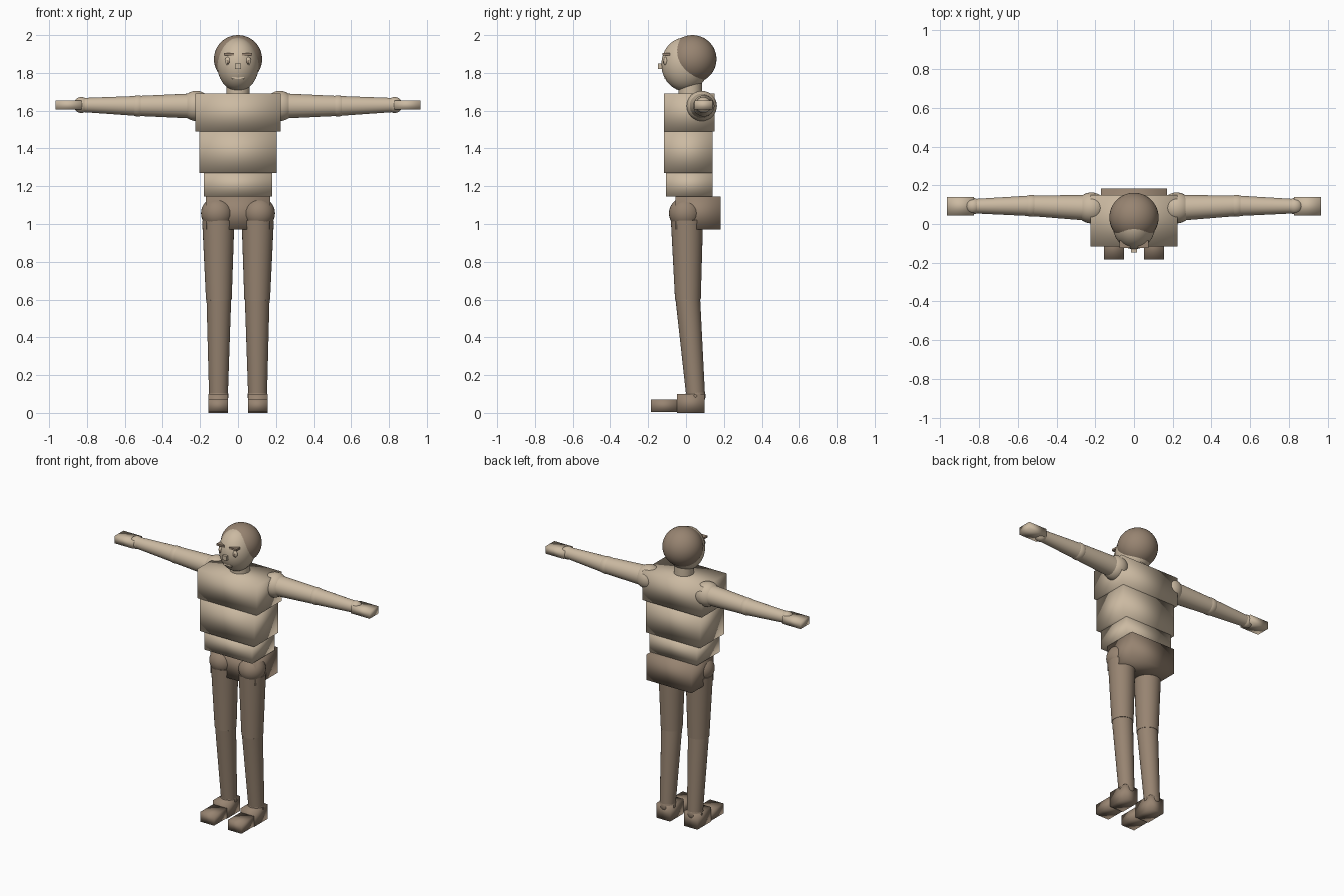
import bpy, bmesh
from mathutils import Vector, Matrix

if "Cube" in bpy.data.objects:
    bpy.data.objects.remove(bpy.data.objects["Cube"])


def material(name, rgb):
    m = bpy.data.materials.new(name)
    m.diffuse_color = (*rgb, 1)
    m.use_nodes = True
    m.node_tree.nodes["Principled BSDF"].inputs["Base Color"].default_value = m.diffuse_color
    return m


SKIN = material("tan_skin", (0.60, 0.49, 0.36))
BROWN = material("brown_cloth", (0.31, 0.23, 0.165))


def finish(name, bm, mat, crisp=False):
    bmesh.ops.recalc_face_normals(bm, faces=bm.faces)
    for f in bm.faces:
        f.smooth = not crisp
    me = bpy.data.meshes.new(name)
    bm.to_mesh(me)
    bm.free()
    me.materials.append(mat)
    ob = bpy.data.objects.new(name, me)
    bpy.context.collection.objects.link(ob)
    return ob


def box(name, xs, ys, zs, mat, crisp=False):
    """Block given by its extents on each axis."""
    bm = bmesh.new()
    lo, hi = Vector((xs[0], ys[0], zs[0])), Vector((xs[1], ys[1], zs[1]))
    size = [abs(v) for v in hi - lo]
    bmesh.ops.create_cube(bm, size=1, matrix=Matrix.Translation((lo + hi) / 2)
                          @ Matrix.Diagonal((*size, 1)))
    return finish(name, bm, mat, crisp)


def ball(name, centre, radii, mat, seg=32):
    bm = bmesh.new()
    if not isinstance(radii, tuple):
        radii = (radii,) * 3
    bmesh.ops.create_uvsphere(bm, u_segments=seg, v_segments=seg // 2, radius=1,
                              matrix=Matrix.Translation(centre)
                              @ Matrix.Diagonal((*radii, 1)))
    return finish(name, bm, mat)


def limb(name, a, b, ra, rb, mat, seg=32):
    """Tapered tube with flat ends running from point a to point b."""
    a, b = Vector(a), Vector(b)
    bm = bmesh.new()
    rot = (b - a).to_track_quat('Z', 'Y').to_matrix().to_4x4()
    bmesh.ops.create_cone(bm, cap_ends=True, segments=seg, radius1=ra, radius2=rb,
                          depth=(b - a).length,
                          matrix=Matrix.Translation((a + b) / 2) @ rot)
    for e in bm.edges:
        if any(len(f.verts) > 4 for f in e.link_faces):
            e.smooth = False
    return finish(name, bm, mat)


# Torso blocks, softly shaded
box("chest", (-0.225, 0.225), (-0.117, 0.15), (1.49, 1.69), SKIN)
box("midriff", (-0.205, 0.205), (-0.117, 0.14), (1.27, 1.49), SKIN)
box("waist", (-0.18, 0.18), (-0.105, 0.14), (1.145, 1.27), SKIN)
box("pelvis", (-0.17, 0.17), (-0.055, 0.183), (0.97, 1.145), BROWN)

# Head
limb("neck", (0, 0.022, 1.67), (0, 0.022, 1.79), 0.062, 0.062, SKIN)
ball("face", (0, -0.005, 1.845), (0.11, 0.125, 0.142), SKIN, 48)
ball("hair", (0, 0.034, 1.873), 0.127, BROWN, 48)
box("nose", (-0.015, 0.015), (-0.147, -0.11), (1.82, 1.85), SKIN, True)
box("mouth", (-0.031, 0.031), (-0.114, -0.09), (1.767, 1.779), SKIN, True)

for side, s in (("left", 1), ("right", -1)):
    # Eye details
    ball(side + "_eye", (s * 0.052, -0.107, 1.862), (0.018, 0.012, 0.023), SKIN, 16)
    ball(side + "_pupil", (s * 0.052, -0.116, 1.858), (0.008, 0.006, 0.01), BROWN, 12)
    box(side + "_eyebrow", (s * 0.02, s * 0.075), (-0.124, -0.085),
        (1.893, 1.906), BROWN, True)

    # Arm
    shoulder, elbow, wrist = ((s * 0.22, 0.083, 1.625), (s * 0.53, 0.094, 1.625),
                              (s * 0.83, 0.092, 1.63))
    ball(side + "_shoulder", shoulder, 0.08, SKIN)
    limb(side + "_upper_arm", shoulder, elbow, 0.067, 0.053, SKIN)
    ball(side + "_elbow", elbow, 0.056, SKIN)
    limb(side + "_forearm", elbow, wrist, 0.053, 0.037, SKIN)
    ball(side + "_wrist", wrist, 0.042, SKIN)
    box(side + "_hand", (s * 0.825, s * 0.966), (0.045, 0.14), (1.605, 1.655), SKIN)

    # Leg
    knee, ankle = (s * 0.101, 0.01, 0.6), (s * 0.103, 0.05, 0.1)
    ball(side + "_hip", (s * 0.11, -0.005, 1.057), 0.085, BROWN)
    limb(side + "_thigh", (s * 0.104, 0.005, 1.02), knee, 0.085, 0.068, BROWN)
    ball(side + "_knee", knee, 0.065, BROWN)
    limb(side + "_shin", knee, ankle, 0.065, 0.05, BROWN)
    ball(side + "_ankle", (s * 0.103, 0.05, 0.09), 0.053, BROWN)

    # Foot
    box(side + "_heel", (s * 0.052, s * 0.155), (-0.047, 0.098), (0, 0.1), BROWN)
    box(side + "_toe", (s * 0.052, s * 0.155), (-0.184, -0.047), (0.005, 0.072), BROWN)
